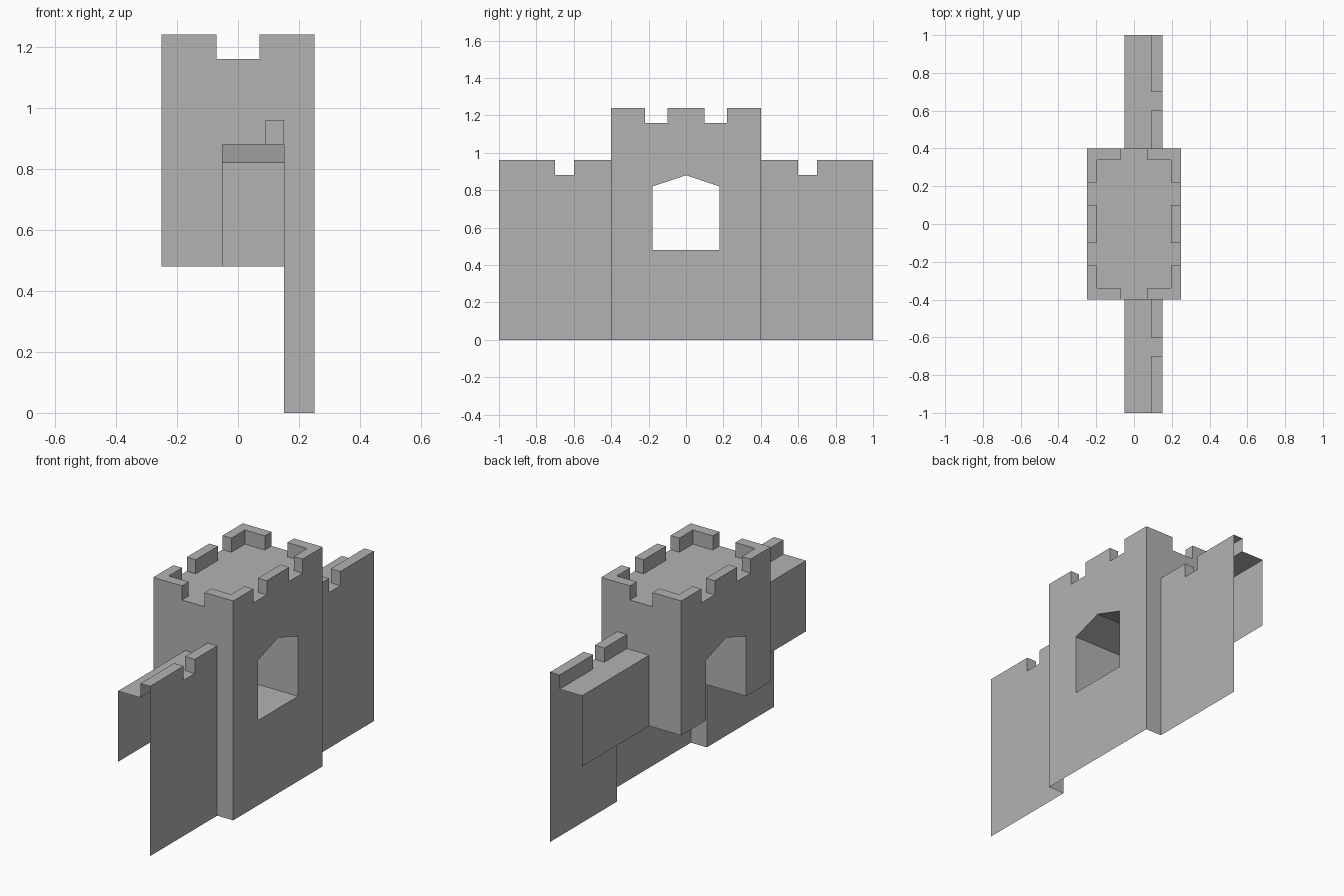
import bpy
import bmesh
from mathutils import Vector

if "Cube" in bpy.data.objects:
    bpy.data.objects.remove(bpy.data.objects["Cube"], do_unlink=True)

stone = bpy.data.materials.new("grey_stone")
stone.use_nodes = True
GREY = (0.45, 0.45, 0.45, 1.0)
stone.diffuse_color = GREY
stone.node_tree.nodes["Principled BSDF"].inputs["Base Color"].default_value = GREY

# Shared heights and outlines
BASE, SPRING, WALK, PARAPET, DECK, TOP = 0.48, 0.82, 0.88, 0.96, 1.16, 1.24
HX, HY = 0.25, 0.4
BACK, INNER, OUTER = -0.05, 0.09, 0.15
ARCH = [(-0.18, BASE), (-0.18, SPRING), (0, WALK), (0.18, SPRING), (0.18, BASE)]
CRENELS = [HY, 0.22, 0.1, -0.1, -0.22, -HY]


def face(bm, points, outward):
    """Add a flat polygon whose normal points towards outward."""
    f = bm.faces.new([bm.verts.new(p) for p in points])
    f.normal_update()
    if f.normal.dot(Vector(outward)) < 0:
        f.normal_flip()


def prism(bm, outline, z0, z1, open_y=()):
    """Raise an anticlockwise outline, without a bottom or the sides at open_y."""
    face(bm, [(x, y, z1) for x, y in outline], (0, 0, 1))
    for (ax, ay), (bx, by) in zip(outline, outline[1:] + outline[:1]):
        if not any(abs(ay - v) + abs(by - v) < 1e-5 for v in open_y):
            face(bm, [(ax, ay, z0), (bx, by, z0), (bx, by, z1), (ax, ay, z1)],
                 (by - ay, ax - bx, 0))


def finish(bm, name):
    bmesh.ops.remove_doubles(bm, verts=bm.verts[:], dist=0.0005)
    mesh = bpy.data.meshes.new(name)
    bm.to_mesh(mesh)
    bm.free()
    mesh.materials.append(stone)
    obj = bpy.data.objects.new(name, mesh)
    bpy.context.collection.objects.link(obj)


# Tower shell: two broad sides with the passage opening
bm = bmesh.new()
for sx in (-1, 1):
    side = [(-HY, BASE)] + ARCH + [(HY, BASE)] + [(y, DECK) for y in CRENELS]
    face(bm, [(sx * HX, y, z) for y, z in side], (sx, 0, 0))
skirt = [(-HY, 0), (HY, 0), (HY, BASE), (0.18, BASE), (-0.18, BASE), (-HY, BASE)]
face(bm, [(HX, y, z) for y, z in skirt], (1, 0, 0))

# Tower ends, open where the curtain walls join
end = [(-HX, BASE), (BACK, BASE), (BACK, WALK), (OUTER, WALK), (OUTER, 0),
       (HX, 0), (HX, DECK), (0.07, DECK), (-0.07, DECK), (-HX, DECK)]
for sy in (-1, 1):
    face(bm, [(x, sy * HY, z) for x, z in end], (0, sy, 0))

# Tower deck, outlined around the merlons
quarter = [(0.195, 0.1), (HX, 0.1), (HX, 0.22), (0.195, 0.22),
           (0.195, 0.34), (0.07, 0.34), (0.07, HY)]
ring = []
for sx, sy in ((1, 1), (-1, 1), (-1, -1), (1, -1)):
    ring += [(sx * x, sy * y, DECK) for x, y in quarter][::sx * sy]
face(bm, ring, (0, 0, 1))

# Corner and middle merlons
corner = [(HX, 0.22), (HX, HY), (0.07, HY), (0.07, 0.34), (0.195, 0.34), (0.195, 0.22)]
for sx in (-1, 1):
    for sy in (-1, 1):
        prism(bm, [(sx * x, sy * y) for x, y in corner][::sx * sy], DECK, TOP)
    middle = [(0.195, -0.1), (HX, -0.1), (HX, 0.1), (0.195, 0.1)]
    prism(bm, [(sx * x, y) for x, y in middle][::sx], DECK, TOP)
finish(bm, "gate_tower")

# Passage lining and its threshold
bm = bmesh.new()
for (ya, za), (yb, zb) in zip(ARCH, ARCH[1:]):
    face(bm, [(-HX, ya, za), (HX, ya, za), (HX, yb, zb), (-HX, yb, zb)],
         (0, -(ya + yb), -0.1 if za != zb and max(za, zb) == WALK else 0))
face(bm, [(0, -0.18, BASE), (HX, -0.18, BASE), (HX, 0.18, BASE), (0, 0.18, BASE)],
     (0, 0, 1))
finish(bm, "passage")

# Curtain walls: open shells with a walkway and a notched parapet
for name, s in (("front_wall", -1), ("back_wall", 1)):
    bm = bmesh.new()
    outer = [(HY, 0), (1, 0), (1, WALK), (0.7, WALK), (0.6, WALK), (HY, WALK)]
    face(bm, [(OUTER, s * y, z) for y, z in outer], (1, 0, 0))
    inner = [(HY, BASE), (1, BASE), (1, WALK), (HY, WALK)]
    face(bm, [(BACK, s * y, z) for y, z in inner], (-1, 0, 0))
    walk = [(BACK, HY), (BACK, 1), (INNER, 1), (INNER, 0.7), (OUTER, 0.7),
            (OUTER, 0.6), (INNER, 0.6), (INNER, HY)]
    face(bm, [(x, s * y, WALK) for x, y in walk], (0, 0, 1))
    for ya, yb in ((HY, 0.6), (0.7, 1)):
        block = [(INNER, ya), (OUTER, ya), (OUTER, yb), (INNER, yb)]
        prism(bm, [(x, s * y) for x, y in block][::s], WALK, PARAPET,
              (s * HY, s))
    finish(bm, name)
